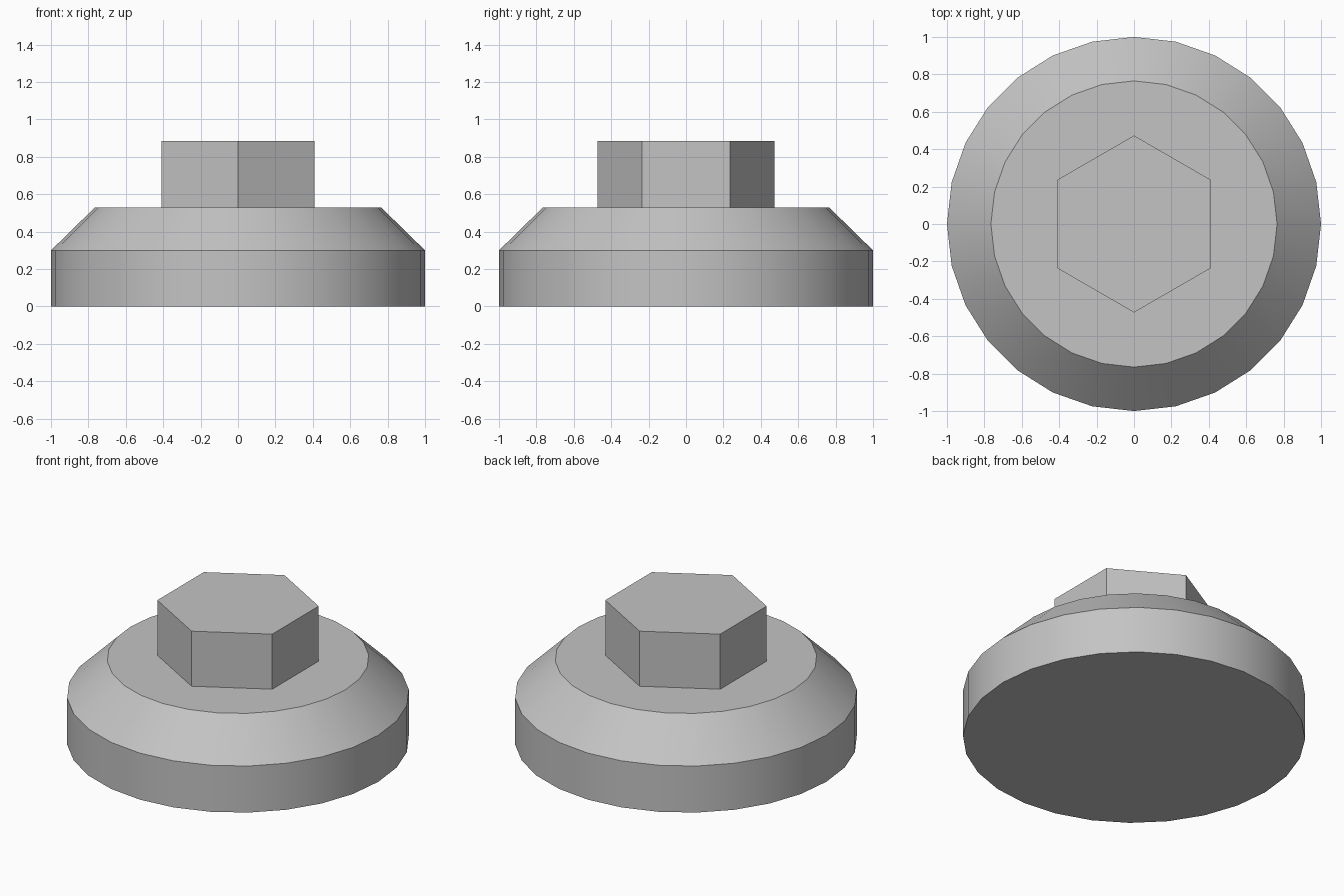
import bpy
import bmesh
from math import radians, sin, cos, tau

cube = bpy.data.objects.get("Cube")
if cube:
    bpy.data.objects.remove(cube, do_unlink=True)

# Plain grey metal
grey = bpy.data.materials.new("grey_metal")
grey.use_nodes = True
colour = (0.55, 0.55, 0.55, 1)
grey.diffuse_color = colour
grey.node_tree.nodes["Principled BSDF"].inputs["Base Color"].default_value = colour


def turned_part(name, profile, sides):
    """Closed solid from (radius, height) rings, with a corner on the y axis."""
    bm = bmesh.new()
    rings = [[bm.verts.new((r * sin(tau * i / sides), -r * cos(tau * i / sides), z))
              for i in range(sides)] for r, z in profile]
    bm.faces.new(rings[0])
    bm.faces.new(rings[-1])
    for low, high in zip(rings, rings[1:]):
        for i in range(sides):
            j = (i + 1) % sides
            bm.faces.new((low[i], low[j], high[j], high[i]))
    bmesh.ops.recalc_face_normals(bm, faces=bm.faces)
    mesh = bpy.data.meshes.new(name)
    bm.to_mesh(mesh)
    bm.free()
    mesh.materials.append(grey)
    obj = bpy.data.objects.new(name, mesh)
    bpy.context.collection.objects.link(obj)
    return obj


# Round base with a chamfered shoulder
base = turned_part("base", [(1, 0), (1, 0.3), (0.765, 0.53)], 28)
bpy.context.view_layer.objects.active = base
base.select_set(True)
bpy.ops.object.shade_smooth_by_angle(angle=radians(30))

# Six-sided head on top, flat faced
turned_part("hex_head", [(0.473, 0.53), (0.473, 0.885)], 6)
